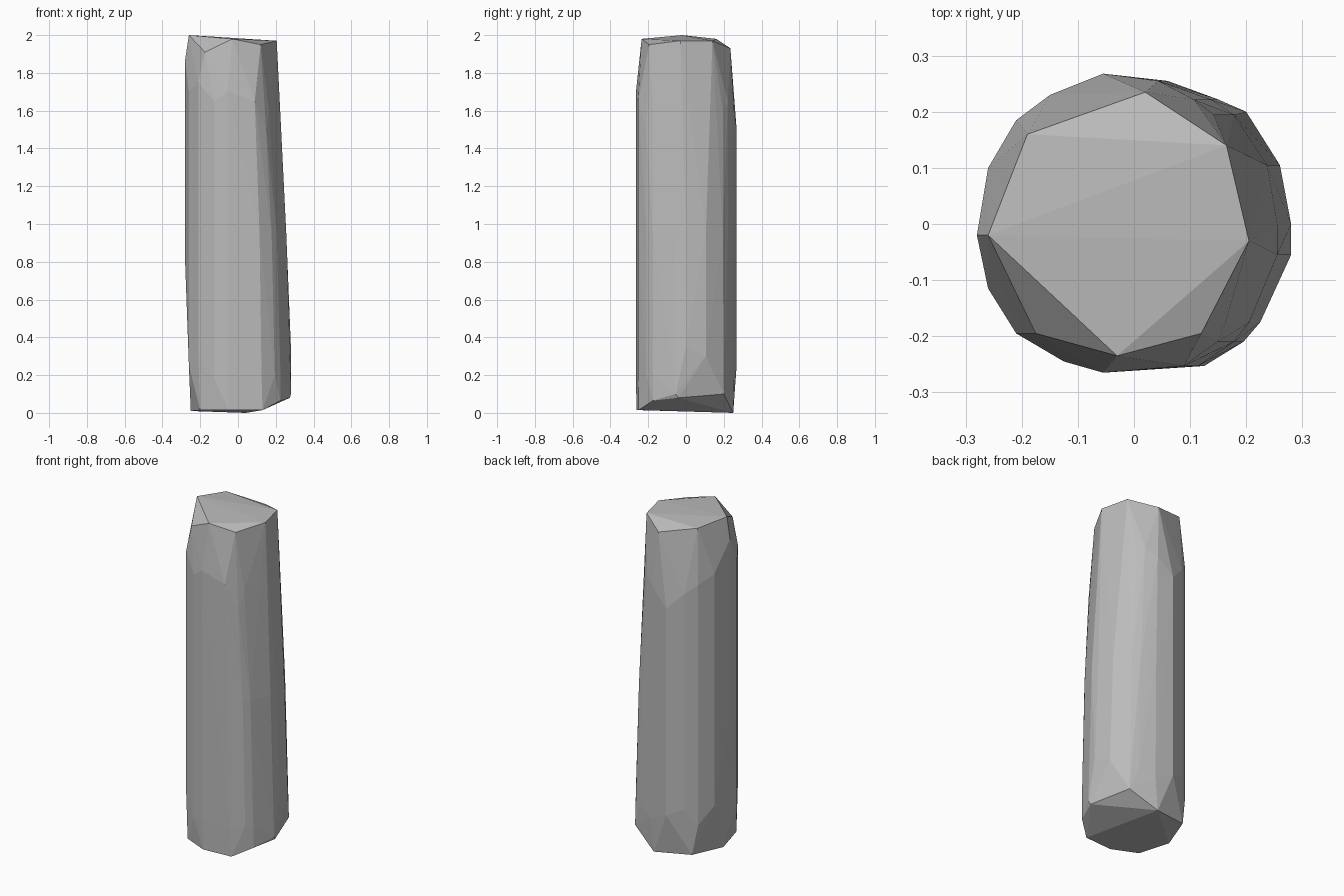
import bpy
import bmesh

cube = bpy.data.objects.get("Cube")
if cube:
    bpy.data.objects.remove(cube)

# Chipped ends: corner positions of the top and the tilted bottom
top = [(-.26, -.02, 2), (-.19, .16, 1.98), (.02, .235, 1.93), (.165, .14, 1.97),
       (.205, -.03, 1.97), (.12, -.195, 1.95), (-.03, -.235, 1.98), (-.175, -.195, 1.91)]
bottom = [(-.25, 0, .01), (-.18, .2, .02), (.04, .25, 0), (.2, .2, .1), (.275, -.04, .08),
          (.225, -.175, .065), (.13, -.25, .015), (-.05, -.262, .015), (-.2, -.195, .015)]

# Shaft outline: x, y, lower and upper end of each long ridge
ridges = [(-.28, -.02, .8, 1.87), (-.26, .1, .3, 1.7), (-.21, .185, .2, 1.65),
          (-.15, .23, .3, 1.6), (-.055, .268, .25, 1.5), (.06, .255, .2, 1.6),
          (.15, .222, .25, 1.65), (.195, .195, .12, 1.6), (.26, .105, .3, 1.65),
          (.28, 0, .35, 1.6), (.28, -.055, .1, 1.62), (.225, -.175, .2, 1.6),
          (.195, -.21, .2, 1.5), (.125, -.253, .18, 1.65), (-.055, -.265, .2, 1.7),
          (-.125, -.245, .18, 1.65), (-.21, -.195, .3, 1.75), (-.26, -.115, .25, 1.7)]


def lean(x, z):
    """Pull the left side inward with height."""
    if x <= 0 or z <= .35:
        return x
    t = (z - .35) / 1.27
    return x * (1 - .1 * t - .18 * t * t)


points = top + bottom
for x, y, low, high in ridges:
    for z in (low, .95, high):
        points.append((lean(x, z), y, z))

# Wrap the corners in one faceted skin
bm = bmesh.new()
for p in points:
    bm.verts.new(p)
hull = bmesh.ops.convex_hull(bm, input=bm.verts)
loose = {g for g in hull["geom_interior"] + hull["geom_unused"]
         if isinstance(g, bmesh.types.BMVert)}
bmesh.ops.delete(bm, geom=list(loose), context="VERTS")
bmesh.ops.recalc_face_normals(bm, faces=bm.faces)
mesh = bpy.data.meshes.new("stone_pillar")
bm.to_mesh(mesh)
bm.free()

# Plain stone colour
stone = bpy.data.materials.new("stone_grey")
stone.use_nodes = True
colour = (.5, .5, .5, 1)
stone.diffuse_color = colour
stone.node_tree.nodes["Principled BSDF"].inputs["Base Color"].default_value = colour
mesh.materials.append(stone)

pillar = bpy.data.objects.new("stone_pillar", mesh)
bpy.context.collection.objects.link(pillar)
